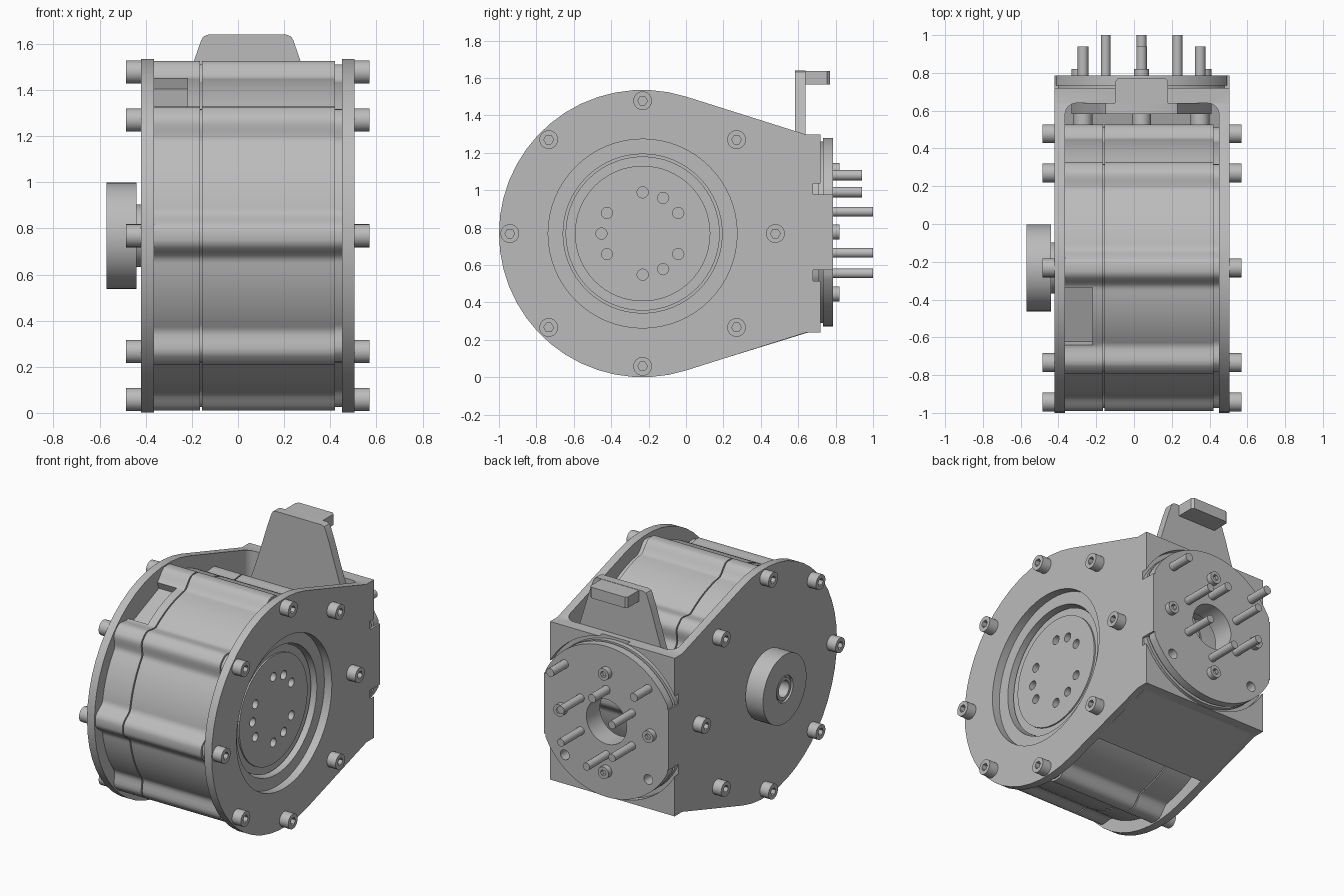
import bpy, bmesh
from math import sin, cos, pi, radians, acos, atan2, hypot
from mathutils import Vector, Matrix

if "Cube" in bpy.data.objects:
    bpy.data.objects.remove(bpy.data.objects["Cube"], do_unlink=True)

metal = bpy.data.materials.new("grey metal")
metal.use_nodes = True
metal.diffuse_color = (0.5, 0.5, 0.5, 1)
metal.node_tree.nodes["Principled BSDF"].inputs["Base Color"].default_value = (0.5, 0.5, 0.5, 1)

CY, CZ, R = -0.232, 0.768, 0.768      # motor axis and plate radius
BX, BZ = 0.04, 0.775                  # back flange centre
X0, X1 = -0.42, 0.505                 # outer faces of the bracket
IN0, IN1 = -0.365, 0.45               # inner faces of the bracket


def to_world(axis, depth, u, v):
    return {"x": (depth, u, v), "y": (u, depth, v), "z": (u, v, depth)}[axis]


def prism(name, points, axis, a, b):
    """Extrude a 2D outline along an axis from a to b."""
    bm = bmesh.new()
    face = bm.faces.new([bm.verts.new(to_world(axis, a, u, v)) for u, v in points])
    new = bmesh.ops.extrude_face_region(bm, geom=[face])["geom"]
    shift = Vector(to_world(axis, b - a, 0, 0))
    bmesh.ops.translate(bm, vec=shift, verts=[g for g in new if isinstance(g, bmesh.types.BMVert)])
    bmesh.ops.recalc_face_normals(bm, faces=bm.faces[:])
    mesh = bpy.data.meshes.new(name)
    bm.to_mesh(mesh)
    bm.free()
    mesh.materials.append(metal)
    ob = bpy.data.objects.new(name, mesh)
    bpy.context.collection.objects.link(ob)
    return ob


def circle(u, v, r, n=48):
    return [(u + r * cos(2 * pi * i / n), v + r * sin(2 * pi * i / n)) for i in range(n)]


def rod(name, axis, u, v, r, a, b, n=48):
    return prism(name, circle(u, v, r, n), axis, a, b)


def select(ob):
    bpy.ops.object.select_all(action="DESELECT")
    ob.select_set(True)
    bpy.context.view_layer.objects.active = ob


def cut(ob, *cutters):
    for c in cutters:
        mod = ob.modifiers.new("cut", "BOOLEAN")
        mod.operation, mod.solver, mod.object = "DIFFERENCE", "EXACT", c
        select(ob)
        bpy.ops.object.modifier_apply(modifier=mod.name)
        bpy.data.objects.remove(c, do_unlink=True)


# Bracket: teardrop outline hollowed into two cheeks and a back wall
half = 0.53
tangent = atan2(half, 0.64 - CY) + acos(R / hypot(0.64 - CY, half))
steps = 30
outline = [(0.72, CZ - half), (0.72, CZ + half), (0.64, CZ + half)]
for i in range(steps + 1):
    t = tangent + (2 * pi - 2 * tangent) * i / steps
    outline.append((CY + R * cos(t), CZ + R * sin(t)))
outline.append((0.64, CZ - half))
bracket = prism("bracket", outline, "x", X0, X1)
fillet = 0.06
hollow = [(IN0, -1.2)]
hollow += [(IN0 + fillet - fillet * cos(t), 0.64 - fillet + fillet * sin(t))
           for t in (radians(15 * k) for k in range(7))]
hollow += [(IN1 - fillet + fillet * sin(t), 0.64 - fillet + fillet * cos(t))
           for t in (radians(15 * k) for k in range(7))]
hollow.append((IN1, -1.2))
cut(bracket,
    prism("hollow_cutter", hollow, "z", -0.5, 2.0),
    rod("recess_cutter", "y", BX, BZ, 0.533, 0.68, 0.9, 64),
    rod("bore_cutter", "y", BX, BZ, 0.15, 0.5, 0.9),
    rod("window_cutter", "x", CY, CZ, 0.505, 0.4, 0.7, 64))

# Sloped floor between the cheeks
def slope(y):
    ty, tz = CY + R * cos(tangent), CZ - R * sin(tangent)
    return tz + (CZ - half - tz) * (y - ty) / (0.64 - ty)

floor = [(0.2, slope(0.2)), (0.65, slope(0.64)), (0.65, slope(0.64) + 0.05), (0.2, slope(0.2) + 0.05)]
prism("bracket_floor", floor, "x", IN0 - 0.01, IN1 + 0.01)

# Motor housing with eight lengthwise screw bosses
def housing_outline(r, bump, n=256):
    pts = []
    for i in range(n):
        t = 2 * pi * i / n
        d = abs((t + pi / 8) % (pi / 4) - pi / 8)
        k = min(1, max(0, 1.25 - d / 0.125))
        rad = r + bump * k * k * (3 - 2 * k)
        pts.append((CY + rad * cos(t), CZ + rad * sin(t)))
    return pts

def pocket():
    c = prism("pocket_cutter", [(-0.165, -0.07), (0.165, -0.07), (0.165, 0.2), (-0.165, 0.2)], "x", -0.4, -0.22)
    c.matrix_world = Matrix.Translation((0, CY, CZ)) @ Matrix.Rotation(pi / 8, 4, "X") @ Matrix.Translation((0, 0, 0.69))
    bpy.context.view_layer.update()
    return c

front_half = prism("housing_cover", housing_outline(0.69, 0.068), "x", IN0, -0.164)
cut(front_half, pocket())
main_half = prism("housing_body", housing_outline(0.69, 0.068), "x", -0.156, 0.42)
core = prism("housing_core", housing_outline(0.675, 0.068), "x", IN0 - 0.01, IN1)
cut(core, pocket())
for part in (core, main_half):
    cut(part, rod("well_cutter", "x", CY, CZ, 0.425, 0.34, 0.7, 64))

# Output disc with mounting holes
disc = rod("output_disc", "x", CY, CZ, 0.412, 0.33, 0.415, 64)
face = rod("output_face", "x", CY, CZ, 0.362, 0.40, 0.425, 64)
for deg in (90, 60, 30, -30, -60, -90, 150, 180, 210):
    t = radians(deg)
    for part in (disc, face):
        cut(part, rod("hole_cutter", "x", CY + 0.22 * cos(t), CZ + 0.22 * sin(t), 0.03, 0.36, 0.5, 16))

# Encoder drum on the other side
rod("drum_neck", "x", CY, CZ, 0.135, -0.45, X0 + 0.01)
drum = rod("drum", "x", CY, CZ, 0.23, -0.57, -0.44, 64)
cut(drum, rod("ring_cutter", "x", CY, CZ, 0.088, -0.6, -0.555),
    rod("bore_cutter", "x", CY, CZ, 0.055, -0.6, -0.46))
collar = rod("drum_collar", "x", CY, CZ, 0.075, -0.565, -0.5)
cut(collar, rod("bore_cutter", "x", CY, CZ, 0.055, -0.6, -0.46))

# Socket head screws
screw = rod("screw", "x", 0, 0, 0.05, -0.01, 0.065, 24)
cut(screw, rod("socket_cutter", "x", 0, 0, 0.026, 0.025, 0.1, 6))
screw_mesh = screw.data
bpy.data.objects.remove(screw, do_unlink=True)

def add_screw(name, loc, turn, scale=(1, 1, 1)):
    ob = bpy.data.objects.new(name, screw_mesh)
    ob.location, ob.rotation_euler, ob.scale = loc, (0, 0, turn), scale
    bpy.context.collection.objects.link(ob)

for i in range(8):
    t = i * pi / 4
    y, z = CY + 0.71 * cos(t), CZ + 0.71 * sin(t)
    add_screw("right_cheek_screw", (X1, y, z), 0)
    add_screw("left_cheek_screw", (X0, y, z), pi)

# Back flange: grooved disc trimmed flush with the cheeks
for name, r, a, b in (("flange_base", 0.505, 0.67, 0.712), ("flange_groove", 0.485, 0.70, 0.74),
                      ("flange_face", 0.505, 0.732, 0.785)):
    trimmed = [(u, v) for u, v in circle(BX, BZ, r, 96) if X0 < u < X1]
    part = prism(name, trimmed, "y", a, b)
    limit = (0.505 ** 2 - 0.4625 ** 2) ** 0.5
    cut(part, rod("bore_cutter", "y", BX, BZ, 0.15, 0.5, 0.9))
    for side in (-1, 1):
        cut(part, rod("hole_cutter", "y", BX + side * 0.31, BZ - 0.305, 0.033, 0.5, 0.9, 16))
    # square off the trimmed sides
    for x0, x1 in ((X0, X0 + 0.03), (X1 - 0.03, X1)):
        prism(name + "_side", [(x0, BZ - limit), (x1, BZ - limit), (x1, BZ + limit), (x0, BZ + limit)], "y", a, b)

# Pins and screws on the flange
for dx in (-0.19, 0.19):
    for dz in (-0.11, 0.11):
        rod("long_pin", "y", BX + dx, BZ + dz, 0.026, 0.7, 1.0, 16)
rod("long_pin", "y", BX, BZ - 0.22, 0.026, 0.7, 1.0, 16)
for dx, dz in ((-0.31, 0.305), (0, 0.215), (0.31, 0.305)):
    rod("short_pin", "y", BX + dx, BZ + dz, 0.028, 0.58, 0.94, 16)
    add_screw("tab_screw", (BX + dx, 0.59, BZ + dz), -pi / 2)
for k in range(4):
    add_screw("flange_screw", (BX + 0.33 * cos(k * pi / 2), 0.785, BZ + 0.33 * sin(k * pi / 2)),
              pi / 2, (0.55, 0.8, 0.8))

# Upright tab with a folded lip
side = [(0.37, 0.93), (0.37, 1.1), (0.30, 1.3), (0.228, 1.535), (0.2, 1.615), (0.19, 1.632), (0.17, 1.64)]
prism("tab", [(BX + w, z) for w, z in side] + [(BX - w, z) for w, z in reversed(side)], "y", 0.583, 0.64)
prism("tab_lip", [(-0.1, 0.6), (0.18, 0.6), (0.18, 0.755), (0.165, 0.77), (-0.085, 0.77), (-0.1, 0.755)],
      "z", 1.565, 1.638)

# Smooth round surfaces, keep edges sharp
bpy.ops.object.select_all(action="SELECT")
for ob in bpy.context.selected_objects:
    if ob.type != "MESH" or ob.data.materials[:1] != [metal]:
        ob.select_set(False)
if bpy.context.selected_objects:
    bpy.context.view_layer.objects.active = bpy.context.selected_objects[0]
    bpy.ops.object.shade_smooth_by_angle(angle=radians(30))
